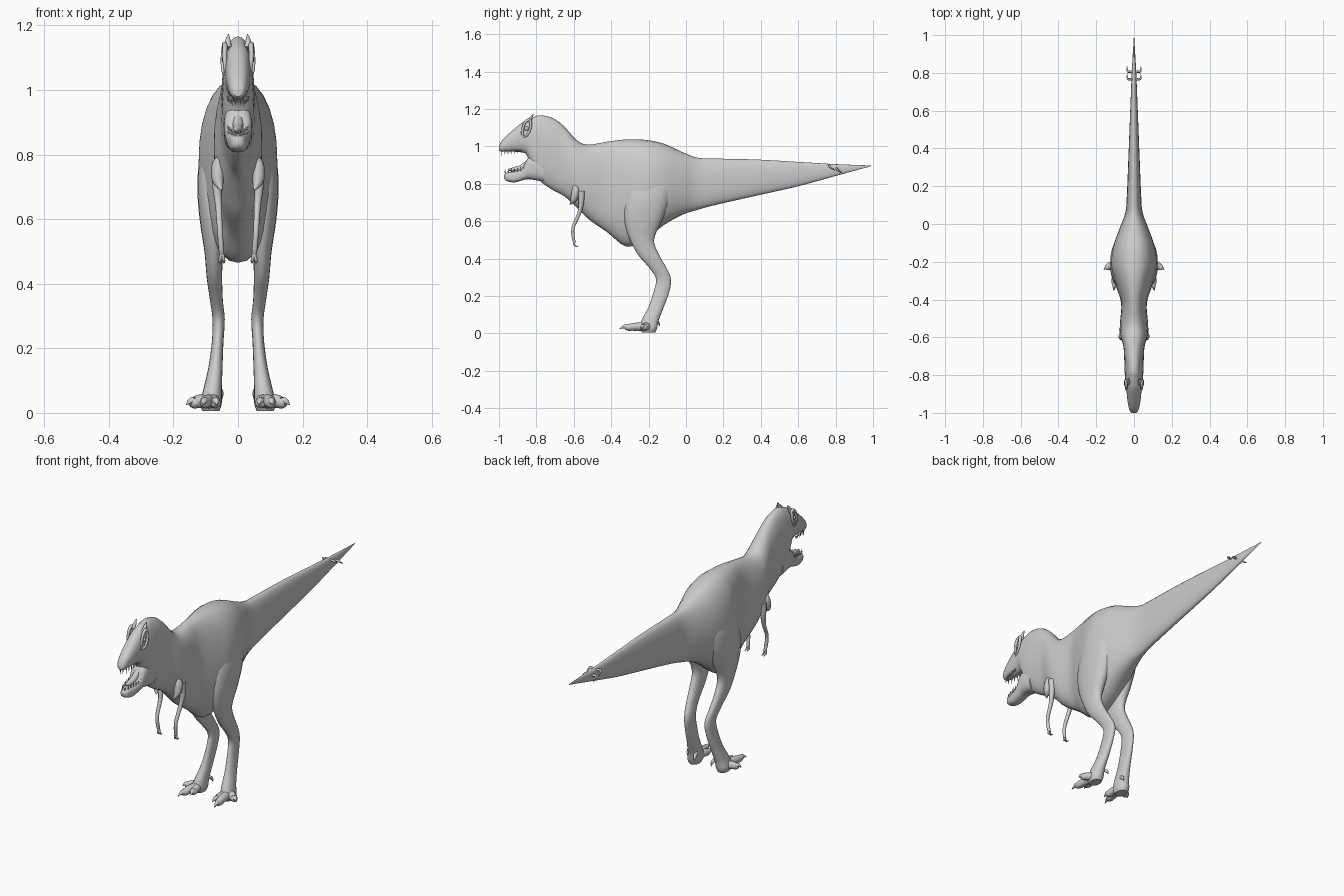
import bpy, bmesh, math
from mathutils import Vector, Matrix

cube = bpy.data.objects.get("Cube")
if cube:
    bpy.data.objects.remove(cube, do_unlink=True)

GREY = (0.6, 0.6, 0.6, 1)
skin = bpy.data.materials.new("skin_grey")
skin.use_nodes = True
skin.diffuse_color = GREY
skin.node_tree.nodes["Principled BSDF"].inputs["Base Color"].default_value = GREY


def smooth_rows(rows, steps):
    """Catmull-Rom interpolation through rows of numbers."""
    result = []
    for i in range(len(rows) - 1):
        a, b, c, d = (Vector(rows[max(0, min(j, len(rows) - 1))])
                      for j in range(i - 1, i + 3))
        for s in range(steps):
            t = s / steps
            result.append(b + (c - a) * t / 2
                          + (a - b * 2.5 + c * 2 - d / 2) * t * t
                          + (b * 3 - a - c * 3 + d) * t ** 3 / 2)
    result.append(Vector(rows[-1]))
    return result


def shade(obj):
    bpy.ops.object.select_all(action='DESELECT')
    obj.select_set(True)
    bpy.context.view_layer.objects.active = obj
    bpy.ops.object.shade_smooth_by_angle(angle=math.radians(50))


def add_mesh(name, bm):
    bmesh.ops.recalc_face_normals(bm, faces=bm.faces[:])
    mesh = bpy.data.meshes.new(name)
    bm.to_mesh(mesh)
    bm.free()
    mesh.materials.append(skin)
    obj = bpy.data.objects.new(name, mesh)
    bpy.context.collection.objects.link(obj)
    shade(obj)
    return obj


def loft(name, sections, sides=28, power=0.9):
    """Skin a row of (centre, radius vector u, radius vector v) rings."""
    bm = bmesh.new()
    rings = []
    for centre, u, v in sections:
        ring = []
        for k in range(sides):
            a = math.tau * k / sides
            c, s = math.cos(a), math.sin(a)
            c = math.copysign(abs(c) ** power, c)
            s = math.copysign(abs(s) ** power, s)
            ring.append(bm.verts.new(centre + u * c + v * s))
        rings.append(ring)
    for r, q in zip(rings, rings[1:]):
        for k in range(sides):
            n = (k + 1) % sides
            bm.faces.new((r[k], r[n], q[n], q[k]))
    bm.faces.new(rings[0])
    bm.faces.new(rings[-1])
    return add_mesh(name, bm)


def loft_along_y(name, rows, power=0.9):
    """Rows hold y, top, bottom, half width."""
    loft(name, [(Vector((0, y, (t + b) / 2)), Vector((w, 0, 0)),
                 Vector((0, 0, (t - b) / 2)))
                for y, t, b, w in smooth_rows(rows, 4)], power=power)


def tube(name, points, sides=2):
    """Tapered tube through rows of x, y, z, radius."""
    rows = smooth_rows(points, 4)
    curve = bpy.data.curves.new(name, 'CURVE')
    curve.dimensions = '3D'
    curve.bevel_depth = 1
    curve.bevel_resolution = sides
    curve.use_fill_caps = True
    spline = curve.splines.new('POLY')
    spline.points.add(len(rows) - 1)
    for p, (x, y, z, r) in zip(spline.points, rows):
        p.co = (x, y, z, 1)
        p.radius = max(r, 0.001)
    curve.materials.append(skin)
    obj = bpy.data.objects.new(name, curve)
    bpy.context.collection.objects.link(obj)
    bpy.ops.object.select_all(action='DESELECT')
    obj.select_set(True)
    bpy.context.view_layer.objects.active = obj
    bpy.ops.object.convert(target='MESH')
    shade(bpy.context.view_layer.objects.active)


# Skull, neck, torso and tail in one skin
loft_along_y("body", [
    (-1, 1, .98, .012), (-.985, 1.03, .972, .024), (-.94, 1.075, .972, .034),
    (-.88, 1.125, .968, .04), (-.85, 1.142, .95, .044),
    (-.815, 1.157, .86, .047), (-.775, 1.166, .81, .05),
    (-.71, 1.15, .765, .052), (-.65, 1.105, .733, .056),
    (-.58, 1.03, .67, .073), (-.52, 1.01, .61, .074), (-.42, 1.025, .54, .068),
    (-.32, 1.037, .465, .098), (-.22, 1.035, .5, .122), (-.12, 1.015, .578, .11),
    (-.02, .97, .634, .075), (.06, .94, .66, .046), (.15, .935, .685, .038),
    (.37, .93, .735, .029), (.6, .917, .787, .02), (.8, .905, .842, .012),
    (.99, .898, .894, .001)])

# Open lower jaw with tongue
loft_along_y("lower_jaw", [
    (-.76, .93, .81, .044), (-.82, .95, .822, .044), (-.85, .93, .824, .041),
    (-.875, .885, .818, .036), (-.92, .866, .807, .03), (-.96, .858, .816, .022),
    (-.972, .85, .83, .01)], power=0.75)
tube("tongue", [(0, -.83, .92, .018), (0, -.88, .885, .016),
                (0, -.92, .876, .013), (0, -.95, .876, .003)])

# Teeth along both jaws
bm = bmesh.new()
for side in (-1, 1):
    for i in range(7):
        t = i / 6
        y = -.985 + .1 * t
        x = side * (.008 + .024 * t ** .6)
        upper = .035 - .016 * t
        for length, base, direction, dy in ((upper, .982, -1, 0),
                                            (.022, .858 + .012 * t, 1, .018)):
            turn = Matrix.Rotation(math.pi if direction < 0 else 0, 4, 'X')
            place = Matrix.Translation((x, y + dy, base + direction * length / 2))
            bmesh.ops.create_cone(bm, segments=6, radius1=.004, radius2=0,
                                  depth=length, cap_ends=True, matrix=place @ turn)
add_mesh("teeth", bm)

LEG = [  # z, centre x, centre y, radius x, radius y
    (.86, .06, -.18, .03, .07), (.79, .068, -.19, .05, .11),
    (.7, .074, -.21, .052, .118), (.6, .076, -.23, .043, .1),
    (.5, .075, -.235, .029, .064), (.42, .073, -.2, .024, .056),
    (.35, .067, -.15, .02, .046), (.29, .06, -.12, .019, .04),
    (.22, .063, -.132, .018, .042), (.14, .07, -.16, .022, .041),
    (.07, .079, -.192, .029, .046), (.03, .084, -.2, .034, .046),
    (.006, .084, -.2, .026, .036)]

for side, label in ((1, "left"), (-1, "right")):
    # Leg from hip to ankle
    loft(label + "_leg", [(Vector((side * x, y, z)), Vector((rx, 0, 0)),
                           Vector((0, ry, 0)))
                          for z, x, y, rx, ry in smooth_rows(LEG, 4)], sides=20)

    def limb(name, points):
        tube(label + "_" + name, [(side * x, y, z, r) for x, y, z, r in points])

    # Toes ending in curved claws
    for toe, (x, y) in (("inner", (.064, -.31)), ("middle", (.108, -.355)),
                        ("outer", (.16, -.24))):
        dx, dy = x - .085, y + .2
        limb(toe + "_toe", [(.085, -.2, .035, .026),
                            (.085 + dx * .45, -.2 + dy * .45, .036, .021),
                            (.085 + dx * .7, -.2 + dy * .7, .032, .018),
                            (.085 + dx * .82, -.2 + dy * .82, .037, .011),
                            (x, y, .025, .001)])
    limb("dew_claw", [(.06, -.17, .075, .01), (.052, -.15, .06, .008),
                      (.05, -.14, .04, .001)])

    # Slim arm with hooked claws
    limb("arm", [(.062, -.56, .76, .02), (.065, -.56, .7, .015),
                 (.06, -.572, .64, .011), (.056, -.604, .565, .009),
                 (.052, -.602, .51, .009), (.05, -.595, .485, .007)])
    for claw, dx in (("inner_finger", -.006), ("outer_finger", .006)):
        limb(claw, [(.05, -.598, .495, .006), (.05 + dx, -.596, .472, .005),
                    (.05 + dx, -.575, .463, .001)])
    limb("shoulder", [(.05, -.6, .8, .004), (.06, -.59, .77, .02),
                      (.062, -.6, .72, .018), (.05, -.62, .69, .003)])

    # Brow ridge around the eye, horn and eyeball
    limb("brow_ridge", [(.036, -.875, 1.05, .006), (.041, -.873, 1.09, .007),
                        (.041, -.86, 1.13, .008), (.042, -.835, 1.14, .008),
                        (.047, -.832, 1.1, .007), (.046, -.85, 1.06, .006),
                        (.036, -.875, 1.05, .006)])
    limb("brow_horn", [(.03, -.84, 1.13, .012), (.031, -.828, 1.155, .008),
                       (.029, -.815, 1.173, .001)])
    bm = bmesh.new()
    bmesh.ops.create_uvsphere(bm, u_segments=12, v_segments=8, radius=.012,
                              matrix=Matrix.Translation((side * .038, -.853, 1.095)))
    add_mesh(label + "_eye", bm)

    # Small hooked spurs near the tail tip
    for spur, y, z in (("front_tail_spur", .77, .89), ("rear_tail_spur", .81, .875)):
        limb(spur, [(0, y, z, .005), (.022, y - .004, z + .006, .006),
                    (.035, y, z, .005), (.036, y + .025, z - .018, .001)])
